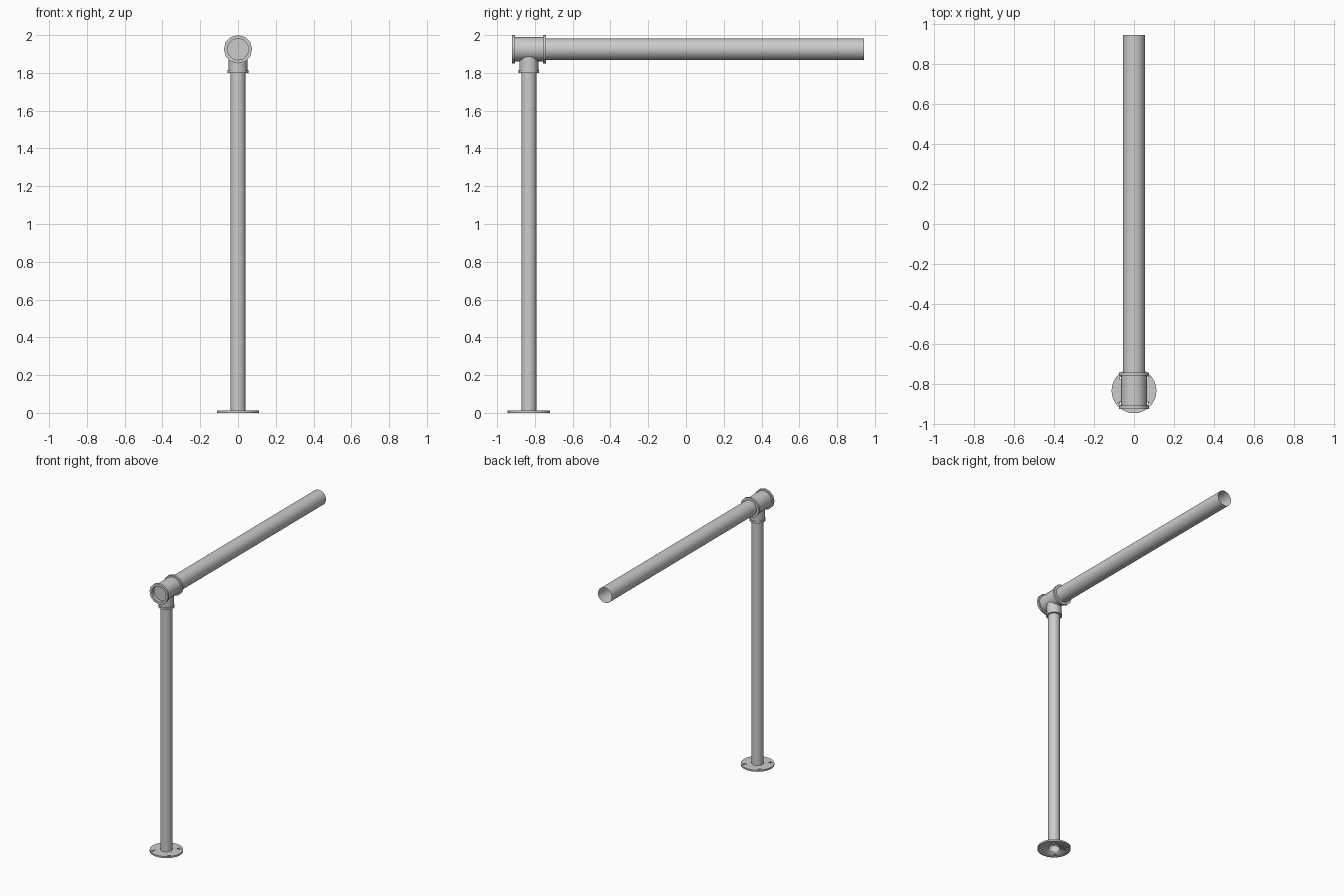
import bpy, bmesh, math
from mathutils import Matrix, Vector

if "Cube" in bpy.data.objects:
    bpy.data.objects.remove(bpy.data.objects["Cube"])

POST_Y, RAIL_Z = -0.832, 1.925
ALONG_Y = Matrix.Rotation(-math.pi / 2, 4, 'X')   # local z -> world +y


def lathe(name, profile, sides, location, rotation=Matrix()):
    """Revolve (radius, height) points around the local z axis."""
    bm = bmesh.new()
    rings = []
    for r, h in profile:
        if r == 0:
            rings.append([bm.verts.new((0, 0, h))] * sides)
        else:
            rings.append([bm.verts.new((r * math.cos(a), r * math.sin(a), h))
                          for a in (2 * math.pi * i / sides for i in range(sides))])
    for low, high in zip(rings, rings[1:]):
        for i in range(sides):
            j = (i + 1) % sides
            corners = dict.fromkeys((low[i], low[j], high[j], high[i]))
            bm.faces.new(list(corners))
    mesh = bpy.data.meshes.new(name)
    bm.to_mesh(mesh)
    bm.free()
    mesh.transform(Matrix.Translation(Vector(location)) @ rotation)
    obj = bpy.data.objects.new(name, mesh)
    bpy.context.collection.objects.link(obj)
    bpy.ops.object.select_all(action='DESELECT')
    obj.select_set(True)
    bpy.context.view_layer.objects.active = obj
    bpy.ops.object.shade_smooth_by_angle(angle=math.radians(35))
    return obj


# Round floor flange, open in the middle where the post passes through
base = lathe("base_flange", [(0.04, 0), (0.112, 0), (0.112, 0.012), (0.04, 0.012), (0.04, 0)],
             32, (0, POST_Y, 0))

# Four bolt holes on the diagonals
for k in range(4):
    a = math.pi / 4 + k * math.pi / 2
    hole = lathe(f"bolt_hole_cutter_{k}", [(0, -0.02), (0.008, -0.02), (0.008, 0.03), (0, 0.03)], 12,
                 (0.09 * math.cos(a), POST_Y + 0.09 * math.sin(a), 0))
    hole.hide_render = True
    hole.hide_set(True)
    cut = base.modifiers.new("bolt_hole", 'BOOLEAN')
    cut.operation, cut.object, cut.solver = 'DIFFERENCE', hole, 'EXACT'

# Upright post, an open tube
lathe("post", [(0.04, 0), (0.04, 1.82)], 32, (0, POST_Y, 0))

# Tee fitting: main sleeve with a collar at each end and a recessed front
lathe("tee_sleeve", [(0, -0.065), (0.057, -0.065), (0.057, -0.09), (0.075, -0.09), (0.075, -0.074),
                     (0.064, -0.074), (0.064, 0.076), (0.075, 0.076), (0.075, 0.092),
                     (0.054, 0.092)],
      12, (0, POST_Y, RAIL_Z), ALONG_Y)

# Tee fitting: branch sleeve down to the post
lathe("tee_branch", [(0.039, 1.80), (0.055, 1.80), (0.055, 1.814), (0.05, 1.814), (0.05, 1.90)],
      16, (0, POST_Y, 0))

# Horizontal rail, an open tube
lathe("rail", [(0.056, 0.06), (0.056, 0.943 - POST_Y)], 32, (0, POST_Y, RAIL_Z), ALONG_Y)
